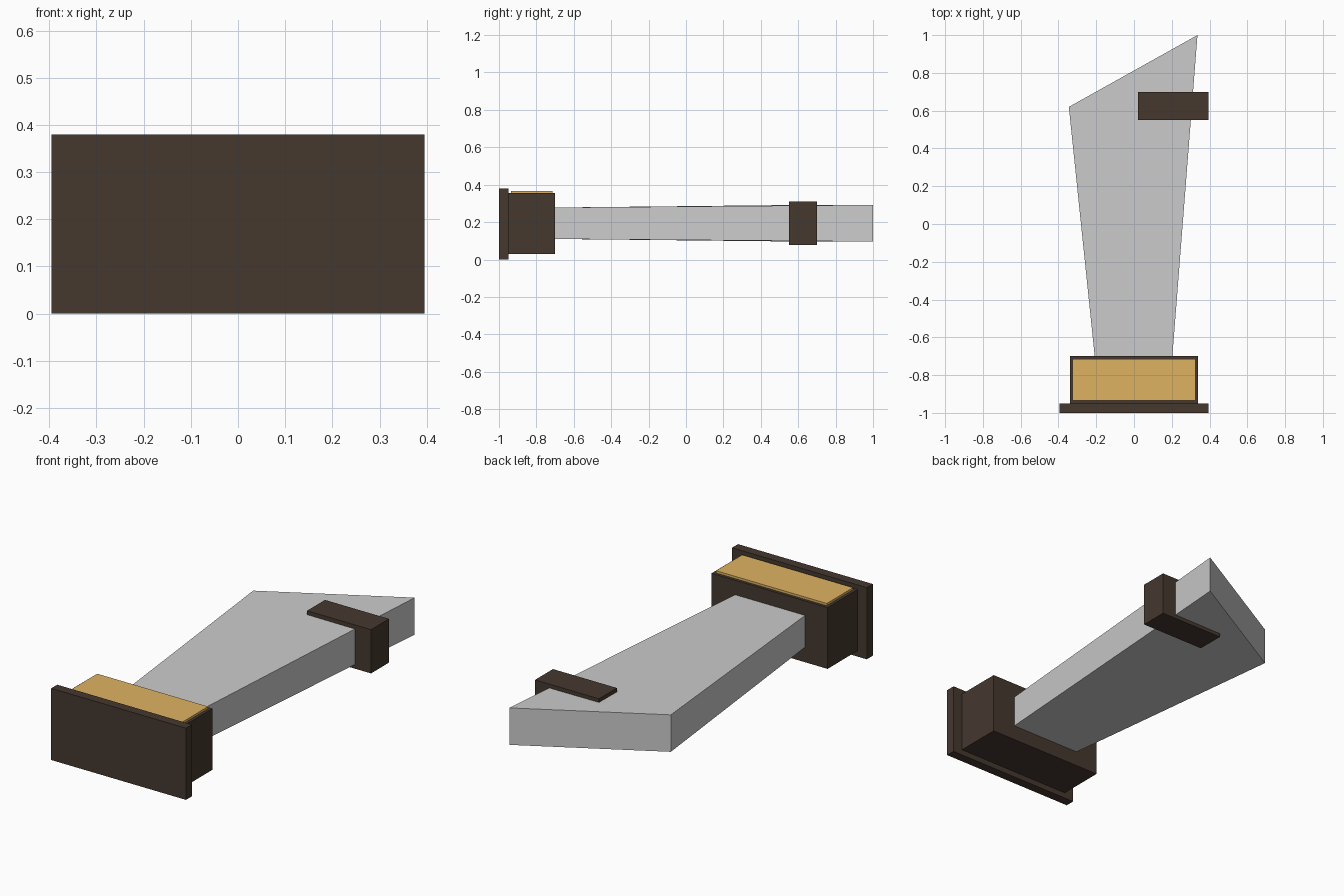
import bpy, bmesh

if "Cube" in bpy.data.objects:
    bpy.data.objects.remove(bpy.data.objects["Cube"])


def material(name, color):
    m = bpy.data.materials.new(name)
    m.diffuse_color = (*color, 1)
    m.use_nodes = True
    m.node_tree.nodes["Principled BSDF"].inputs["Base Color"].default_value = m.diffuse_color
    return m


def box(name, lo, hi, mat):
    center = [(a + b) / 2 for a, b in zip(lo, hi)]
    bpy.ops.mesh.primitive_cube_add(size=1, location=center)
    ob = bpy.context.object
    ob.name = name
    ob.scale = [b - a for a, b in zip(lo, hi)]
    bpy.ops.object.transform_apply(location=False, rotation=False, scale=True)
    ob.data.materials.append(mat)
    return ob


wood = material("dark_wood", (0.06, 0.04, 0.028))
brass = material("brass", (0.73, 0.45, 0.12))

# Stepped base, lying on its side, with a brass plate
box("base_plate", (-0.395, -1.0, 0.0), (0.395, -0.95, 0.38), wood)
box("base_block", (-0.34, -0.95, 0.03), (0.34, -0.70, 0.355), wood)
box("name_plate", (-0.325, -0.935, 0.355), (0.325, -0.715, 0.367), brass)

# Flared body with a slanted end: x, y, half thickness of each corner
mid = 0.194
outline = [(-0.208, -0.70, 0.084), (0.203, -0.70, 0.084),
           (0.336, 1.0, 0.098), (-0.345, 0.62, 0.098)]
bm = bmesh.new()
bottom = [bm.verts.new((x, y, mid - h)) for x, y, h in outline]
top = [bm.verts.new((x, y, mid + h)) for x, y, h in outline]
bm.faces.new(bottom[::-1])
bm.faces.new(top)
for i in range(4):
    j = (i + 1) % 4
    bm.faces.new((bottom[i], bottom[j], top[j], top[i]))
mesh = bpy.data.meshes.new("tapered_body")
bm.to_mesh(mesh)
bm.free()
bpy.context.collection.objects.link(bpy.data.objects.new("tapered_body", mesh))

# Band gripping the right edge of the body
box("side_band", (0.02, 0.55, 0.078), (0.395, 0.70, 0.31), wood)
